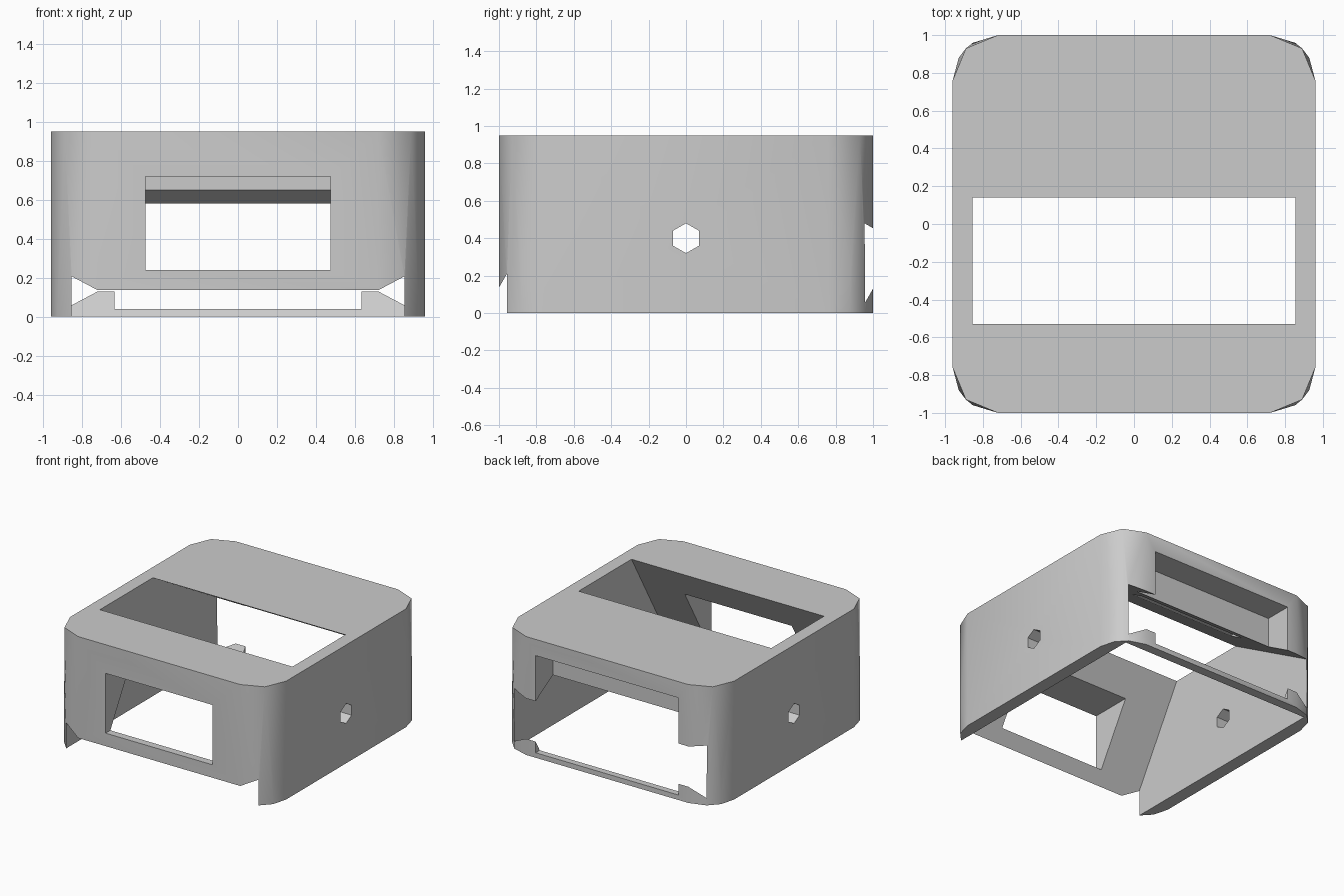
import bpy, bmesh
from math import radians, sin, cos, tan

if "Cube" in bpy.data.objects:
    bpy.data.objects.remove(bpy.data.objects["Cube"])

W, D, H = 0.96, 1.0, 0.95      # half width, half depth, height
R = 0.24                       # corner radius
INNER = 0.855                  # half width of the hollow

grey = bpy.data.materials.new("plain grey")
grey.use_nodes = True
grey.diffuse_color = (0.6, 0.6, 0.6, 1)
grey.node_tree.nodes["Principled BSDF"].inputs["Base Color"].default_value = (0.6, 0.6, 0.6, 1)


def make(name, bm):
    bmesh.ops.recalc_face_normals(bm, faces=bm.faces)
    mesh = bpy.data.meshes.new(name)
    bm.to_mesh(mesh)
    bm.free()
    mesh.materials.append(grey)
    ob = bpy.data.objects.new(name, mesh)
    bpy.context.collection.objects.link(ob)
    return ob


def prism_x(name, profile, half):
    """Extrude a (y, z) profile from -half to +half along x."""
    bm = bmesh.new()
    face = bm.faces.new([bm.verts.new((-half, y, z)) for y, z in profile])
    new = bmesh.ops.extrude_face_region(bm, geom=[face])["geom"]
    bmesh.ops.translate(bm, vec=(2 * half, 0, 0),
                        verts=[v for v in new if isinstance(v, bmesh.types.BMVert)])
    return make(name, bm)


def box(name, half, y0, y1, z0, z1):
    return prism_x(name, [(y0, z0), (y1, z0), (y1, z1), (y0, z1)], half)


def ring(bm, z, angles):
    """Rounded rectangle points, the same corner mirrored four ways."""
    for a in angles:
        x = W - R + R * cos(radians(a))
        y = D - R + R * sin(radians(a))
        for sx in (-1, 1):
            for sy in (-1, 1):
                bm.verts.new((sx * x, sy * y, z))


# Outer body: coarse corners at the top blend into rounder ones below
bm = bmesh.new()
ring(bm, H, (0, 45, 90))
for z in (0, 0.22):
    ring(bm, z, (0, 30, 56, 90))
bmesh.ops.convex_hull(bm, input=bm.verts)
bmesh.ops.dissolve_limit(bm, angle_limit=radians(0.5), verts=bm.verts, edges=bm.edges)
shell = make("case_shell", bm)

# Tilted hollow, open at the top, bottom and back
steep, shallow = tan(radians(60)), tan(radians(30))
front_y, back_y, over = -0.53, 0.14, 0.3
peak_y = (front_y * steep + back_y * shallow) / (steep + shallow)
peak_z = H + (peak_y - front_y) * steep
lip_y = 0.925                  # where the back lip meets the ground
profile = [(front_y - (H + over) / steep, -over), (peak_y, peak_z),
           (D + over, H - (D + over - back_y) * shallow),
           (lip_y + (over + 0.05) * steep / 1.6, (over + 0.05) * steep * steep / 1.6),
           (lip_y - over / steep, -over)]
# Hollow's back edge leaves the body, so keep only the lip slope below it
profile[3] = (D + 0.1, (D + 0.1 - lip_y) * steep)
cutters = [
    prism_x("hollow_cutter", profile, INNER),
    box("back_slot_cutter", 0.635, 0.78, 1.2, 0.04, 0.82),
    box("front_window_cutter", 0.475, -1.2, 0.66, 0.24, 0.72),
    prism_x("side_hole_cutter",
            [(0.08 * sin(radians(a)), 0.4 + 0.08 * cos(radians(a))) for a in range(0, 360, 60)], 1.2),
]

# Cut each opening and discard its cutter
bpy.ops.object.select_all(action='DESELECT')
bpy.context.view_layer.objects.active = shell
shell.select_set(True)
for cutter in cutters:
    cutter.hide_render = True
    mod = shell.modifiers.new(cutter.name, 'BOOLEAN')
    mod.operation = 'DIFFERENCE'
    mod.solver = 'EXACT'
    mod.object = cutter
    bpy.ops.object.modifier_apply(modifier=mod.name)
    bpy.data.objects.remove(cutter)

bpy.ops.object.shade_smooth_by_angle(angle=radians(30))
